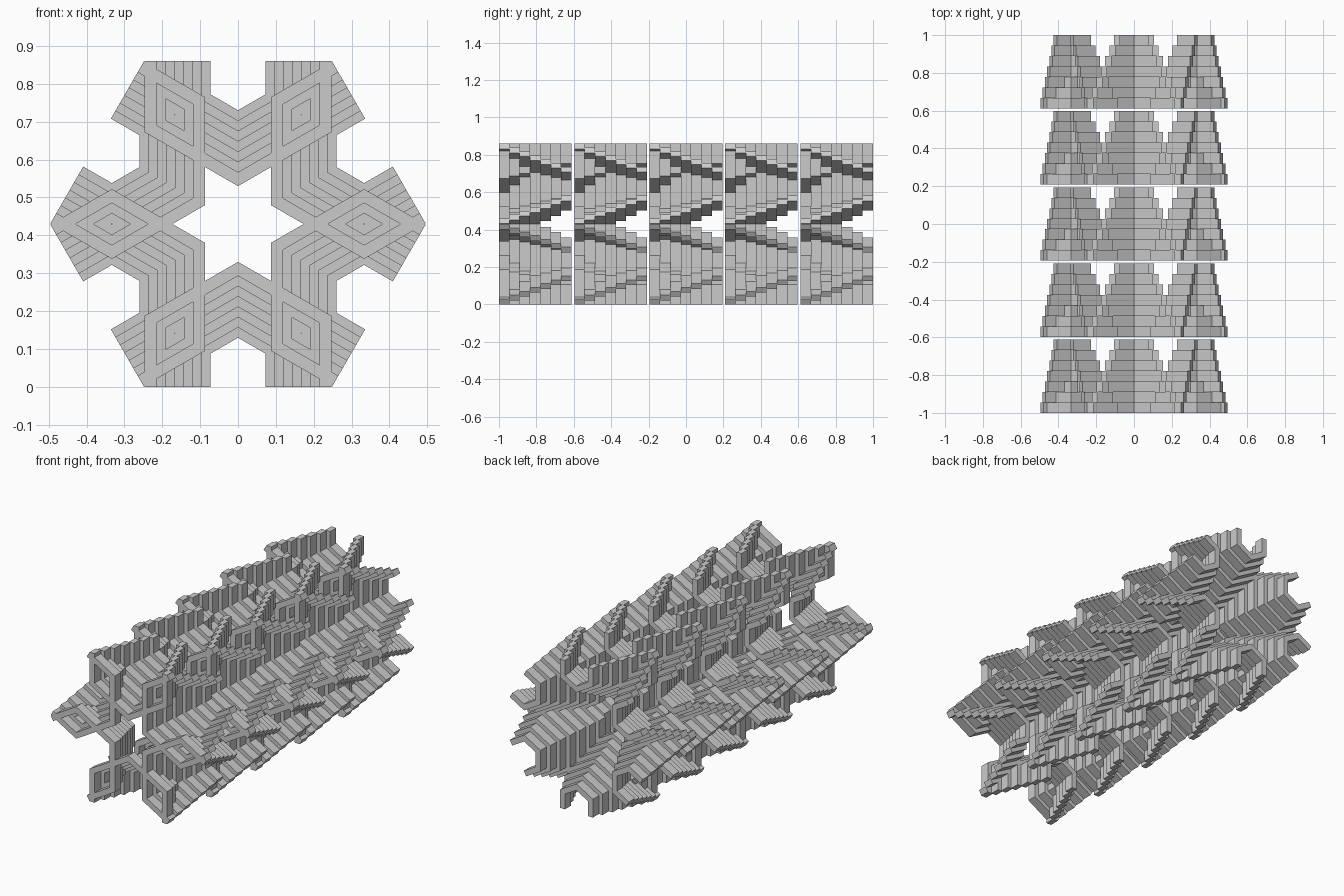
import bpy, bmesh, math
from mathutils import Matrix, Vector

if "Cube" in bpy.data.objects:
    bpy.data.objects.remove(bpy.data.objects["Cube"])

APOTHEM = 0.43            # hexagon the arms are cut to
NODE_R = 1 / 3            # radius of the six crossing points
BAND = 0.032              # band width
STEP = 0.0236             # sideways shift per layer
H0 = 0.064                # shift of the front layer
LAYERS, SEGMENTS = 7, 5
LENGTH = 0.388            # one segment along y
PITCH = (2 - LENGTH) / (SEGMENTS - 1)
THICK = LENGTH / LAYERS


def notch_path(h):
    """Open notch outline (stub, V, stub) moved away from the notch by h."""
    node_x = NODE_R / 2
    r = NODE_R / math.sqrt(3) - h / math.cos(math.pi / 6)
    x = node_x + h
    z = r + x / math.sqrt(3)
    return [(-x, APOTHEM), (-x, z), (0, r), (x, z), (x, APOTHEM)]


def add_band(bm, h, y, angle):
    """Extruded band following the notch path, turned about the centre."""
    outline = notch_path(h + BAND / 2) + notch_path(h - BAND / 2)[::-1]
    rot = Matrix.Rotation(angle, 3, 'Y')
    lift = Vector((0, 0, APOTHEM))
    front = [bm.verts.new(rot @ Vector((x, y, z)) + lift) for x, z in outline]
    back = [bm.verts.new(v.co + Vector((0, THICK, 0))) for v in front]
    n = len(front)
    # caps as quads along the band, then the side walls
    for i in range(n // 2 - 1):
        j = n - 1 - i
        bm.faces.new((front[i], front[i + 1], front[j - 1], front[j]))
        bm.faces.new((back[j], back[j - 1], back[i + 1], back[i]))
    for i in range(n):
        k = (i + 1) % n
        bm.faces.new((front[k], front[i], back[i], back[k]))


# Each layer: six bands round the axis, repeated for all segments
for k in range(LAYERS):
    bm = bmesh.new()
    for i in range(6):
        add_band(bm, H0 - k * STEP, -1 + k * THICK, i * math.pi / 3)
    bmesh.ops.recalc_face_normals(bm, faces=bm.faces)
    mesh = bpy.data.meshes.new(f"lattice_layer_{k + 1}")
    bm.to_mesh(mesh)
    bm.free()
    layer = bpy.data.objects.new(f"lattice_layer_{k + 1}", mesh)
    bpy.context.collection.objects.link(layer)
    arr = layer.modifiers.new("segments", 'ARRAY')
    arr.count = SEGMENTS
    arr.use_relative_offset = False
    arr.use_constant_offset = True
    arr.constant_offset_displace = (0, PITCH, 0)
